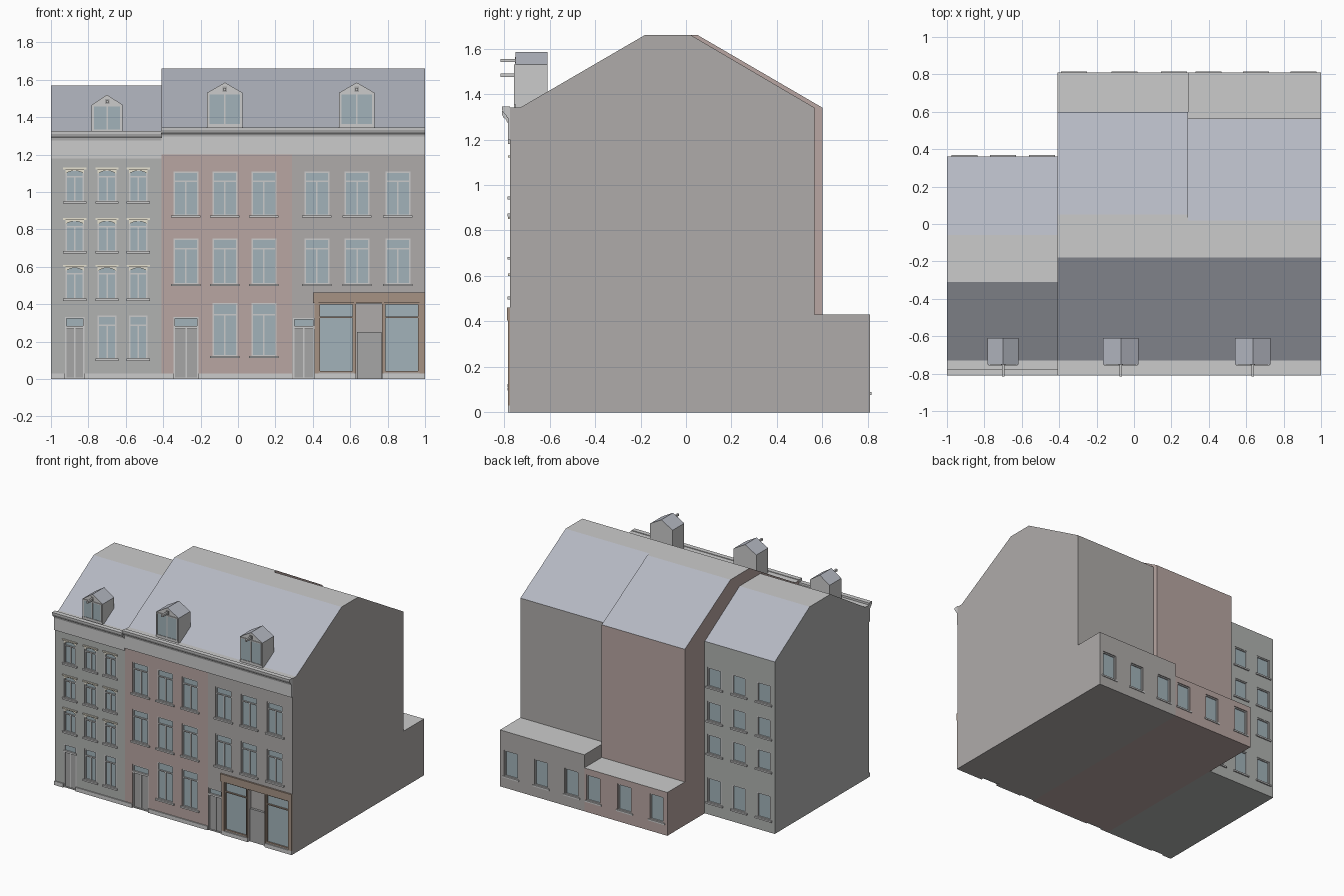
import bpy, bmesh, math
from mathutils import Vector

if "Cube" in bpy.data.objects:
    bpy.data.objects.remove(bpy.data.objects["Cube"])

COL = dict(grey=(.44, .45, .44), brick=(.48, .38, .36), taupe=(.43, .41, .40), slate=(.46, .48, .54),
           flat=(.60, .61, .60), white=(.83, .83, .80), cream=(.80, .76, .64), glass=(.36, .45, .49),
           door=(.38, .38, .38), brown=(.38, .29, .23))
MAT = {}
for k, c in COL.items():
    MAT[k] = bpy.data.materials.new(k)
    MAT[k].diffuse_color = (*c, 1)

parts = {}  # (object name, material) -> bmesh collecting repeated pieces


def bm_for(name, mat):
    return parts.setdefault((name, mat), bmesh.new())


def prism(bm, pts, axis, a, b):
    """Extrude a 2D profile along x (pts = y,z) or y (pts = x,z)."""
    put = (lambda p, t: (t, p[0], p[1])) if axis == 'x' else (lambda p, t: (p[0], t, p[1]))
    lo = [bm.verts.new(put(p, a)) for p in pts]
    hi = [bm.verts.new(put(p, b)) for p in pts]
    faces = [bm.faces.new(lo), bm.faces.new(hi[::-1])]
    n = len(pts)
    for i in range(n):
        j = (i + 1) % n
        faces.append(bm.faces.new((lo[j], lo[i], hi[i], hi[j])))
    bmesh.ops.recalc_face_normals(bm, faces=faces)
    return faces


def box(name, mat, x0, x1, y0, y1, z0, z1):
    prism(bm_for(name, mat), [(x0, z0), (x1, z0), (x1, z1), (x0, z1)], 'y', min(y0, y1), max(y0, y1))


def to_object(name, bm, mats):
    me = bpy.data.meshes.new(name)
    bm.to_mesh(me)
    bm.free()
    for m in mats:
        me.materials.append(MAT[m])
    ob = bpy.data.objects.new(name, me)
    bpy.context.collection.objects.link(ob)
    return ob


def roofed(name, pts, axis, a, b, wall):
    """Solid with wall, slate (sloping) and flat (horizontal) faces."""
    bm = bmesh.new()
    for f in prism(bm, pts, axis, a, b):
        f.normal_update()
        f.material_index = 0 if f.normal.z < .05 else 2 if f.normal.z > .98 else 1
    return to_object(name, bm, [wall, 'slate', 'flat'])


def frame(name, mat, x0, x1, z0, z1, ya, yb, t=.008):
    box(name, mat, x0, x0 + t, ya, yb, z0, z1)
    box(name, mat, x1 - t, x1, ya, yb, z0, z1)
    box(name, mat, x0 + t, x1 - t, ya, yb, z1 - t, z1)
    box(name, mat, x0 + t, x1 - t, ya, yb, z0, z0 + t)


def cut(house, x0, x1, y, s, z0, z1, d=.015):
    box(house + '_cutter', None, x0, x1, y - s * d, y + s * .03, z0, z1)


def window(house, x0, x1, z0, z1, y, s=-1, arch=False, bars=True):
    n = house + '_window_'
    cut(house, x0, x1, y, s, z0, z1)
    box(n + 'glass', 'glass', x0, x1, y - s * .016, y - s * .011, z0, z1)
    frame(n + 'frames', 'white', x0, x1, z0, z1, y - s * .013, y - s * .003)
    xm = (x0 + x1) / 2
    if bars:
        zt = z1 - .22 * (z1 - z0)
        box(n + 'frames', 'white', x0, x1, y - s * .013, y - s * .003, zt - .004, zt + .004)
        box(n + 'frames', 'white', xm - .004, xm + .004, y - s * .013, y - s * .004, z0, zt)
    box(n + 'sills', 'white', x0 - .012, x1 + .012, y - s * .014, y + s * .010, z0 - .008, z0 + .004)
    if arch:  # segmental arch infill under a straight lintel
        arc = [(x0 + (x1 - x0) * i / 8, z1 - .022 + .016 * math.sin(math.pi * i / 8)) for i in range(9)]
        prism(bm_for(n + 'arches', 'cream'), arc + [(x1, z1), (x0, z1)], 'y', y + .002, y + .013)
        box(n + 'lintels', 'cream', x0 - .012, x1 + .012, y - .008, y + .01, z1, z1 + .01)


def door(house, x0, x1, y, h=.33):
    n = house + '_door_'
    cut(house, x0, x1, y, -1, -.02, h)
    box(n + 'leaves', 'door', x0, x1, y + .008, y + .016, 0, .27)
    box(n + 'light', 'glass', x0, x1, y + .011, y + .016, .27, h)
    frame(n + 'frame', 'white', x0, x1, 0, h, y + .002, y + .012)
    box(n + 'frame', 'white', x0, x1, y - .002, y + .012, .268, .282)
    xm = (x0 + x1) / 2
    box(n + 'frame', 'white', xm - .004, xm + .004, y + .004, y + .012, 0, .27)


Y = -.775  # facade plane
# house bodies
left = roofed('left_house', [(Y, 0), (Y, 1.31), (-.73, 1.31), (-.31, 1.57), (-.06, 1.57), (.36, 1.31), (.36, 0)],
              'x', -1, -.41, 'grey')
big = lambda y0, y1: [(Y, 0), (Y, 1.34), (-.73, 1.34), (-.18, 1.66), (y0, 1.66), (y1, 1.34), (y1, 0)]
middle = roofed('middle_house', big(.05, .60), 'x', -.41, .29, 'brick')
right = roofed('right_house', big(.02, .565), 'x', .29, 1, 'taupe')
wing = lambda y0, h: [(y0, 0), (.81, 0), (.81, h), (y0, h)]
mid_wing = roofed('middle_wing', wing(.60, .33), 'x', -.41, .29, 'brick')
right_wing = roofed('right_wing', wing(.565, .43), 'x', .29, 1, 'taupe')

# left house openings
for c in (-.873, -.70, -.533):
    for z0, z1 in ((.945, 1.12), (.68, .85), (.425, .60)):
        window('left_house', c - .05, c + .05, z0, z1, Y, arch=True)
    if c > -.8:
        window('left_house', c - .05, c + .05, .105, .34, Y)
door('left_house', -.925, -.82, Y)
for x in (-.965, -.757, -.55):
    for z0, z1 in ((.97, 1.12), (.71, .86), (.46, .61), (.09, .28)):
        window('left_house', x, x + .115, z0, z1, .36, s=1, bars=False)

# middle and right house openings
for house, cols in (('middle_house', (-.345, -.137, .072)), ('right_house', (.355, .57, .788))):
    for x in cols:
        for z0, z1 in ((.87, 1.11), (.505, .75)):
            window(house, x, x + .133, z0, z1, Y)
for x in (-.137, .072):
    window('middle_house', x, x + .133, .12, .405, Y)
door('middle_house', -.345, -.21, Y)
door('right_house', .295, .408, Y, .325)
for house, cols in (('middle_wing', (-.377, -.107, .156)), ('right_wing', (.34, .595, .85))):
    for x in cols:
        window(house, x, x + .115, .085, .285, .81 - .004, s=1, bars=False)

# shop front with recessed entrance
for x0, x1 in ((.43, .62), (.78, .97)):
    cut('right_house', x0, x1, Y, -1, .035, .405)
    box('shop_glass', 'glass', x0, x1, Y + .01, Y + .016, .035, .405)
    frame('shop_frame', 'brown', x0, x1, .035, .405, Y, Y + .012)
    box('shop_frame', 'brown', x0, x1, Y, Y + .012, .325, .333)
cut('right_house', .63, .77, Y, -1, -.02, .40, .03)
box('shop_door', 'door', .635, .768, Y + .012, Y + .031, 0, .25)
for x0, x1 in ((.41, .43), (.62, .63), (.77, .78), (.97, 1)):
    box('shop_frame', 'brown', x0, x1, Y - .008, Y + .001, .03, .405)
box('shop_fascia', 'brown', .40, 1, Y - .012, Y + .001, .405, .462)

# plinth strips between the doors
for x0, x1 in ((-1, -.925), (-.82, -.345), (-.21, .29), (.41, .63), (.77, 1)):
    box('plinth', 'white', x0, x1, Y - .008, Y + .001, 0, .03)

# frieze and moulded gutter
for x0, x1, zf, zt in ((-1, -.41, 1.18, 1.325), (-.41, 1, 1.20, 1.345)):
    box('frieze', 'white', x0, x1, Y - .008, Y + .001, zf, zt - .04)
    prof = [(Y, zt - .05), (Y - .012, zt - .05), (Y - .016, zt - .038), (Y - .028, zt - .028),
            (Y - .034, zt - .014), (Y - .035, zt), (Y, zt)]
    prism(bm_for('gutter', 'white'), prof, 'x', x0, x1)

# dormers with gable, window and hoist beam
for i, (c, hw, z0, ze, zp) in enumerate(((-.70, .083, 1.31, 1.465, 1.52), (-.07, .095, 1.34, 1.53, 1.585),
                                         (.635, .095, 1.34, 1.53, 1.585))):
    y0 = -.75
    roofed(f'dormer_{i + 1}', [(c - hw, z0), (c + hw, z0), (c + hw, ze), (c, zp), (c - hw, ze)],
           'y', y0, -.61, 'white')
    xa, xb, za, zb = c - hw + .01, c + hw - .01, z0 + .02, ze - .005
    box('dormer_glass', 'glass', xa, xb, y0 - .002, y0 + .002, za, zb)
    frame('dormer_frames', 'white', xa - .005, xb + .005, za - .005, zb + .005, y0 - .006, y0)
    box('dormer_frames', 'white', c - .004, c + .004, y0 - .006, y0, za, zb)
    box('hoist_hatch', 'door', c - .012, c + .012, y0 - .003, y0 + .002, zp - .05, zp - .022)
    box('hoist_beam', 'white', c - .007, c + .007, -.815, y0, zp - .045, zp - .03)

# cut the openings into the bodies, then build the collected parts
houses = {o.name: o for o in (left, middle, right, mid_wing, right_wing)}
for (name, mat), bm in list(parts.items()):
    if mat is not None:
        to_object(name, bm, [mat])
        continue
    cutter = to_object(name, bm, [])
    cutter.hide_render = True
    ob = houses[name.replace('_cutter', '')]
    mod = ob.modifiers.new('openings', 'BOOLEAN')
    mod.operation, mod.solver, mod.object = 'DIFFERENCE', 'EXACT', cutter
    dg = bpy.context.evaluated_depsgraph_get()
    baked = bpy.data.meshes.new_from_object(ob.evaluated_get(dg))
    ob.modifiers.clear()
    ob.data = baked
    bpy.data.objects.remove(cutter)

for m in bpy.data.materials:
    if m.users and not m.is_grease_pencil:
        m.use_nodes = True
        m.node_tree.nodes["Principled BSDF"].inputs["Base Color"].default_value = m.diffuse_color
